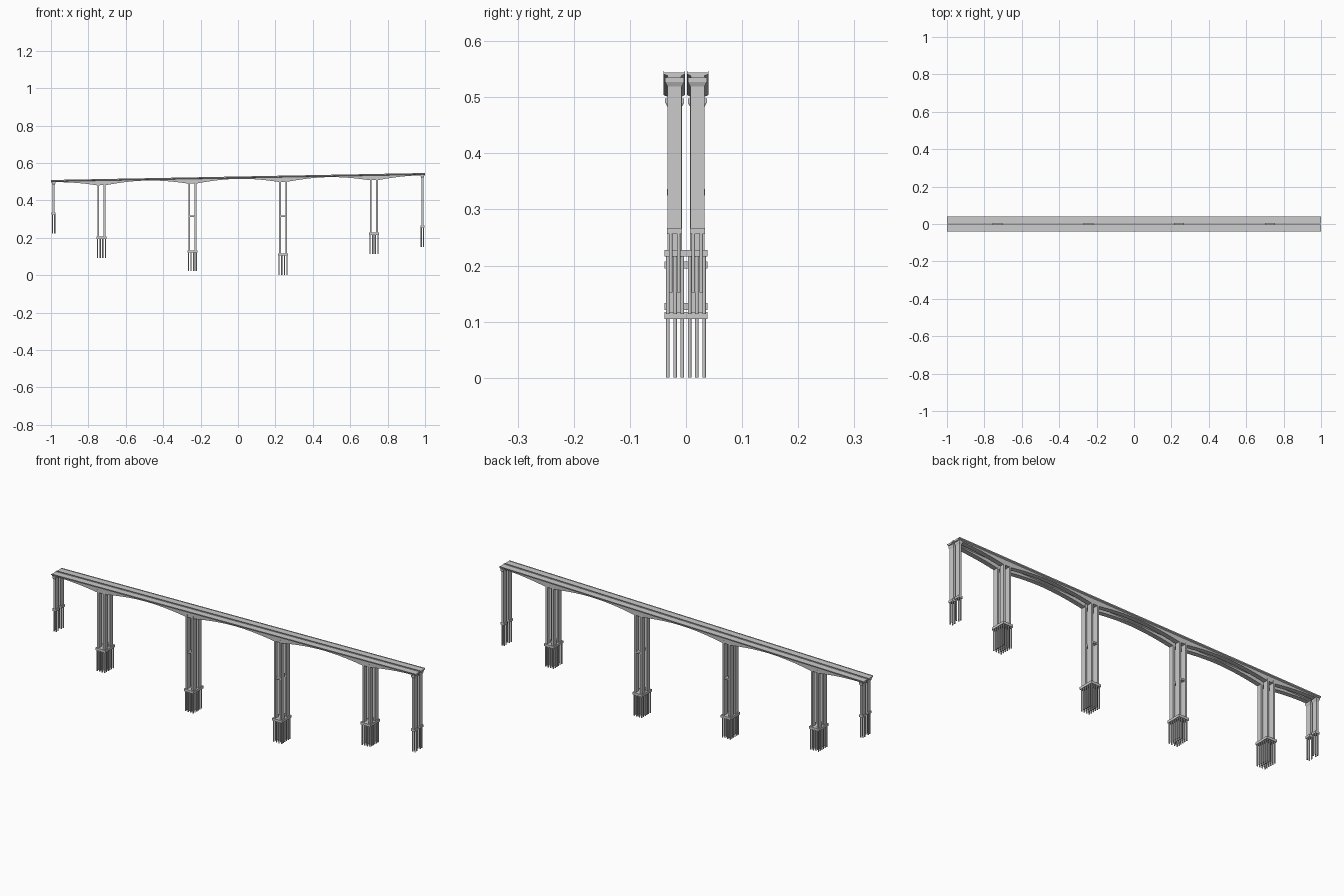
import bpy, bmesh, math

if "Cube" in bpy.data.objects:
    bpy.data.objects.remove(bpy.data.objects["Cube"])

SIDE_Y = 0.0207                     # centre line of each carriageway
PIERS = {-0.73: (0.207, 0.092), -0.244: (0.133, 0.022),
         0.241: (0.117, 0.0), 0.727: (0.228, 0.114)}   # x: (cap top, pile foot)
ENDS = {-0.986: (0.336, 0.222), 0.986: (0.267, 0.152)}


def top_z(x):
    return 0.528 + 0.0187 * x


def depth(x):
    d = max(0, min(abs(x - p) for p in PIERS) - 0.024)
    return 0.0125 + 0.0205 * max(0, 1 - d / 0.215) ** 1.8


def loft(name, rings):
    bm = bmesh.new()
    loops = [[bm.verts.new(p) for p in r] for r in rings]
    n = len(loops[0])
    for a, b in zip(loops, loops[1:]):
        for i in range(n):
            j = (i + 1) % n
            bm.faces.new((a[i], a[j], b[j], b[i]))
    bm.faces.new(loops[0])
    bm.faces.new(loops[-1][::-1])
    bmesh.ops.recalc_face_normals(bm, faces=bm.faces)
    me = bpy.data.meshes.new(name)
    bm.to_mesh(me)
    bm.free()
    ob = bpy.data.objects.new(name, me)
    bpy.context.collection.objects.link(ob)
    return ob


def box(name, x, y, sx, sy, z0, z1):
    corners = [(-1, -1), (1, -1), (1, 1), (-1, 1)]
    return loft(name, [[(x + a * sx / 2, y + b * sy / 2, z) for a, b in corners]
                       for z in (z0, z1)])


def piles(name, xs, ys, z0, z1, r=0.0032, n=12):
    bm = bmesh.new()
    for x in xs:
        for y in ys:
            res = bmesh.ops.create_cone(bm, cap_ends=True, segments=n, radius1=r,
                                        radius2=r, depth=z1 - z0)
            bmesh.ops.translate(bm, verts=res["verts"], vec=(x, y, (z0 + z1) / 2))
    for f in bm.faces:
        f.smooth = len(f.verts) == 4
    for e in bm.edges:
        e.smooth = all(f.smooth for f in e.link_faces)
    me = bpy.data.meshes.new(name)
    bm.to_mesh(me)
    bm.free()
    bpy.context.collection.objects.link(bpy.data.objects.new(name, me))


# Haunched girders with slab overhangs and parapets in one cross-section
stations = sorted({-1 + i / 60 for i in range(121)} |
                  {p + s * 0.024 for p in PIERS for s in (-1, 1)})
for s in (-1, 1):
    rings = []
    for x in stations:
        half = [(0.0182, -0.003), (0.0182, 0), (0.019, 0), (0.019, -0.0055),
                (0.0125, -0.0085), (0.0115, -depth(x))]
        prof = half + [(-y, z) for y, z in reversed(half)]
        rings.append([(x, s * SIDE_Y + y, top_z(x) + z) for y, z in prof])
    loft("girder", rings)

# Main piers: twin wall shafts per girder on a shared pile cap
for x, (cap, foot) in PIERS.items():
    box("pile_cap", x, 0, 0.054, 0.076, cap - 0.012, cap)
    piles("piles", [x + k * 0.007 for k in (-3, -1, 1, 3)],
          [k * 0.0129 + 0.00645 for k in range(-3, 3)], foot, cap - 0.01)
    for s in (-1, 1):
        for k in (-1, 1):
            box("pier_shaft", x + k * 0.0165, s * 0.0202, 0.009, 0.0255,
                cap - 0.001, top_z(x) - 0.02)
        if abs(x) < 0.5:
            box("pier_tie", x, s * 0.0202, 0.028, 0.018, 0.312, 0.32)

# End piers: single shafts with flared heads on small pile caps
for x, (cap, foot) in ENDS.items():
    seat = top_z(x) - 0.0115
    for s in (-1, 1):
        y = s * 0.0202
        box("end_pile_cap", x, y, 0.021, 0.027, cap - 0.011, cap)
        piles("end_piles", (x - 0.006, x + 0.006), (y - 0.007, y + 0.007),
              foot, cap - 0.01)
        box("end_shaft", x, y, 0.011, 0.025, cap - 0.001, seat - 0.008)
        rings = []
        for z, hx, hy in ((seat - 0.016, 0.0055, 0.0125),
                          (seat - 0.008, 0.009, 0.0168), (seat, 0.009, 0.0168)):
            rings.append([(x + a * hx, y + b * hy, z)
                          for a, b in ((-1, -1), (1, -1), (1, 1), (-1, 1))])
        loft("end_pier_head", rings)
